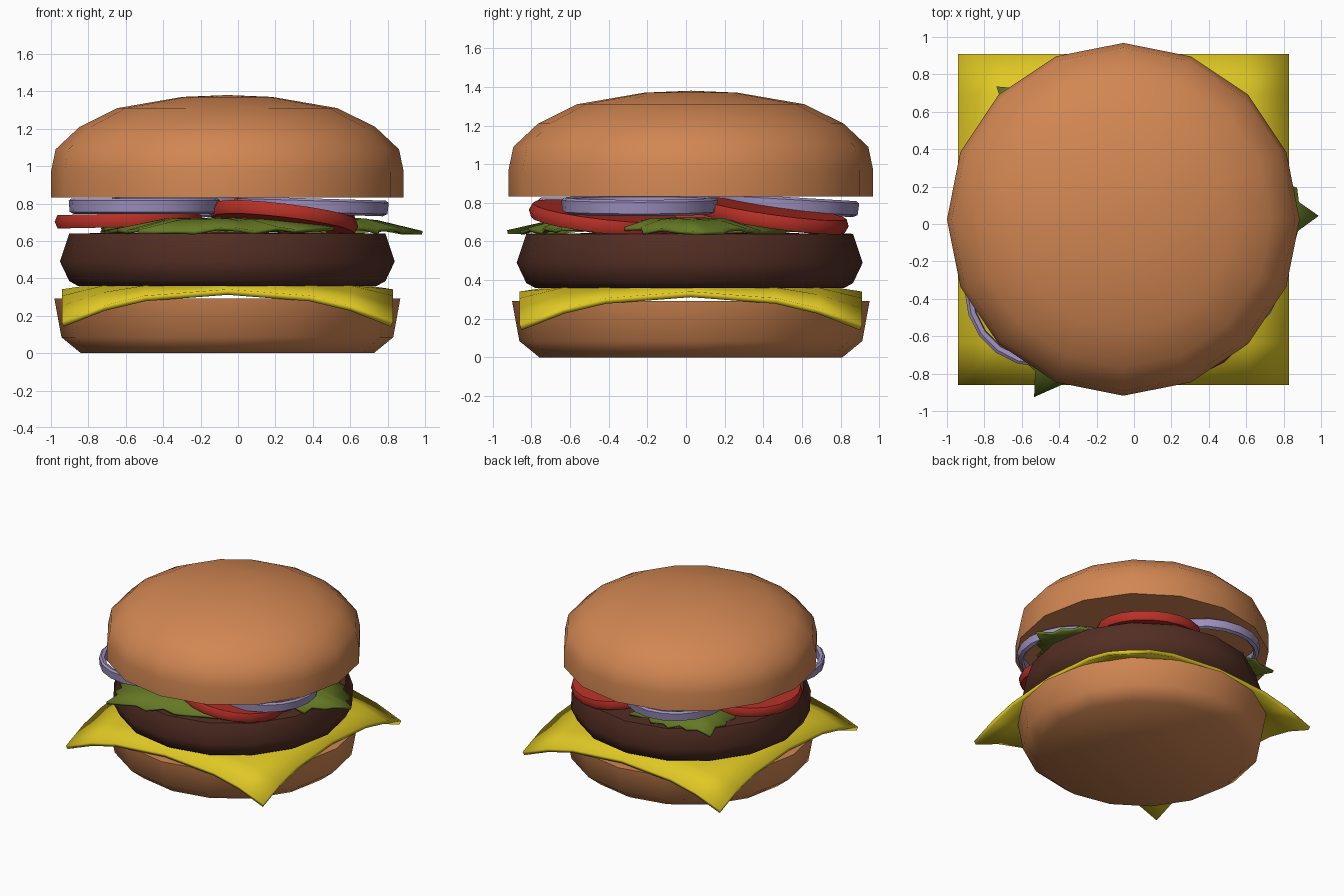
import bpy, bmesh, math, random
from mathutils import Vector, Matrix

if "Cube" in bpy.data.objects:
    bpy.data.objects.remove(bpy.data.objects["Cube"])

random.seed(4)
CX, CY = -0.057, 0.025   # axis of the bun stack


def material(name, rgb):
    m = bpy.data.materials.new(name)
    m.diffuse_color = (*rgb, 1)
    m.use_nodes = True
    m.node_tree.nodes["Principled BSDF"].inputs["Base Color"].default_value = m.diffuse_color
    return m


BUN = material("bun brown", (0.64, 0.24, 0.085))
CHEESE = material("cheese yellow", (0.74, 0.58, 0.018))
MEAT = material("meat brown", (0.085, 0.027, 0.017))
TOMATO = material("tomato red", (0.48, 0.03, 0.02))
LETTUCE = material("lettuce green", (0.13, 0.19, 0.018))
ONION = material("onion purple", (0.34, 0.28, 0.52))


def finish(bm, name, mat, angle=40):
    bmesh.ops.recalc_face_normals(bm, faces=bm.faces)
    me = bpy.data.meshes.new(name)
    bm.to_mesh(me)
    bm.free()
    ob = bpy.data.objects.new(name, me)
    me.materials.append(mat)
    bpy.context.collection.objects.link(ob)
    bpy.ops.object.select_all(action='DESELECT')
    ob.select_set(True)
    bpy.context.view_layer.objects.active = ob
    bpy.ops.object.shade_smooth_by_angle(angle=math.radians(angle))
    return ob


def lathe(name, profile, center, mat, closed=False, slope=(0, 0), n=16, angle=50):
    """Spin (radius, z) points about z, then tilt to the slope and move."""
    bm = bmesh.new()
    rings = []
    for r, z in profile:
        if r == 0:
            rings.append([bm.verts.new((0, 0, z))] * n)
        else:
            rings.append([bm.verts.new((r * math.cos(2 * math.pi * i / n),
                                        r * math.sin(2 * math.pi * i / n), z)) for i in range(n)])
    pairs = list(zip(rings, rings[1:])) + ([(rings[-1], rings[0])] if closed else [])
    for a, b in pairs:
        for i in range(n):
            j = (i + 1) % n
            bm.faces.new(list(dict.fromkeys((a[i], a[j], b[j], b[i]))))
    normal = Vector((-slope[0], -slope[1], 1))
    rot = Vector((0, 0, 1)).rotation_difference(normal).to_matrix().to_4x4()
    bm.transform(Matrix.Translation(center) @ rot)
    return finish(bm, name, mat, angle)


# buns and patty
lathe("bottom_bun", [(0, 0), (0.783, 0), (0.887, 0.085), (0.925, 0.293), (0, 0.293)],
      (CX, CY, 0), BUN, angle=60)
lathe("patty", [(0, 0.355), (0.80, 0.36), (0.845, 0.385), (0.895, 0.49), (0.845, 0.64), (0, 0.648)],
      (CX, CY - 0.006, 0), MEAT, angle=60)
lathe("top_bun", [(0, 0.832), (0.943, 0.832), (0.943, 0.97), (0.918, 1.09), (0.79, 1.21),
                  (0.588, 1.31), (0.24, 1.37), (0, 1.38)], (CX, CY, 0), BUN, angle=60)

# cheese slice with drooping corners
bm = bmesh.new()
steps = [-1, -0.75, -0.5, 0, 0.5, 0.75, 1]


def cheese_point(u, v):
    r = math.hypot(u, v)
    return (CX + 0.885 * u, CY + 0.885 * v, 0.375 - 0.43 * max(0, r - 0.72) ** 2)


grid = [[bm.verts.new(cheese_point(u, v)) for u in steps] for v in steps]
for a, b in zip(grid, grid[1:]):
    for i in range(len(steps) - 1):
        bm.faces.new((a[i], a[i + 1], b[i + 1], b[i]))
bmesh.ops.recalc_face_normals(bm, faces=bm.faces)
cheese = finish(bm, "cheese_slice", CHEESE)
mod = cheese.modifiers.new("thickness", 'SOLIDIFY')
mod.thickness = 0.03
mod.offset = -1 if cheese.data.polygons[0].normal.z > 0 else 1


# lettuce leaves: domed squares with jagged rims
def leaf(name, center, half, turn, n=32):
    bm = bmesh.new()
    top = bm.verts.new((0, 0, 0.715))
    rings = []
    for k, z in ((0.5, 0.705), (1, 0.655)):
        ring = []
        for i in range(n):
            a = 2 * math.pi * i / n
            r = k / max(abs(math.cos(a)), abs(math.sin(a))) ** 0.8
            if k == 1:
                r *= (1 if i % 2 == 0 else 0.89) * (1 if i % 8 == 4 else random.uniform(0.95, 1.02))
            wave = random.uniform(-0.012, 0.012) * k
            ring.append(bm.verts.new((half[0] * r * math.cos(a), half[1] * r * math.sin(a), z + wave)))
        rings.append(ring)
    for i in range(n):
        j = (i + 1) % n
        bm.faces.new((top, rings[0][i], rings[0][j]))
        bm.faces.new((rings[0][i], rings[1][i], rings[1][j], rings[0][j]))
    bm.transform(Matrix.Translation((*center, 0)) @ Matrix.Rotation(math.radians(turn), 4, 'Z'))
    ob = finish(bm, name, LETTUCE, 30)
    mod = ob.modifiers.new("thickness", 'SOLIDIFY')
    mod.thickness = 0.02
    mod.offset = 0


leaf("lettuce_front", (-0.10, -0.45), (0.58, 0.37), 15)
leaf("lettuce_right", (0.497, 0.03), (0.38, 0.36), 45)
leaf("lettuce_back", (-0.36, 0.42), (0.37, 0.37), 5)

# tomato slices, leaning on each other
slice_profile = [(0, -0.036), (0.38, -0.036), (0.395, 0), (0.38, 0.036), (0, 0.036)]
for name, c, s in (("front", (0.25, -0.42, 0.722), (-0.12, -0.11)),
                   ("back", (0.24, 0.45, 0.732), (-0.08, -0.14)),
                   ("left", (-0.585, 0.03, 0.71), (0.02, 0))):
    lathe("tomato_" + name, slice_profile, c, TOMATO, slope=s, n=20)

# onion rings
for name, c, s in (("left", (-0.50, -0.36, 0.785), (0, 0)),
                   ("right", (0.40, -0.24, 0.785), (-0.03, 0.0)),
                   ("back", (-0.28, 0.49, 0.79), (0, -0.06))):
    lathe("onion_" + name, [(0.375, -0.042), (0.40, -0.03), (0.405, 0.03), (0.39, 0.042),
                            (0.365, 0.035), (0.36, -0.03)], c, ONION, closed=True, slope=s, n=20)
